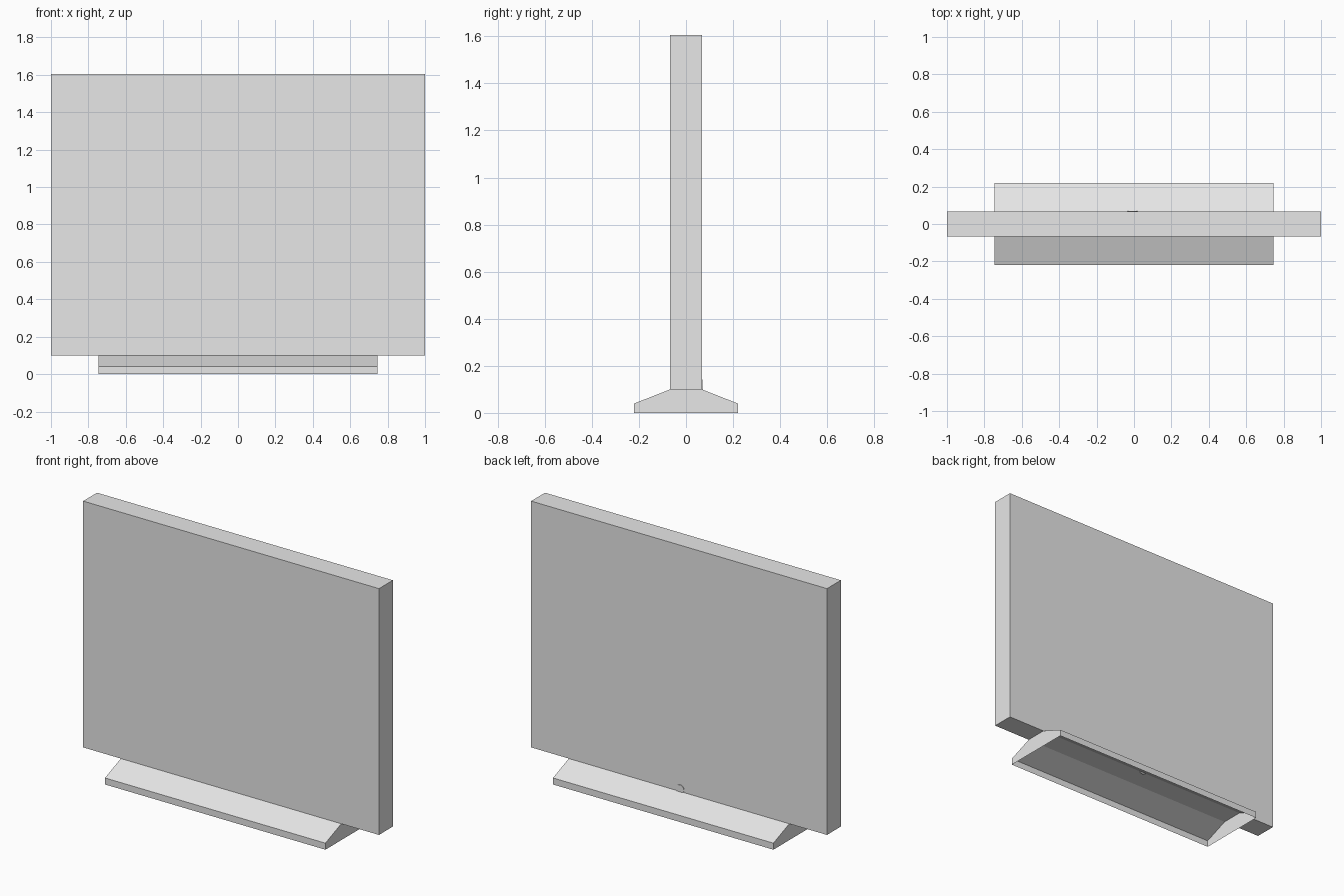
import bpy
import bmesh
from math import radians
from mathutils import Matrix

cube = bpy.data.objects.get("Cube")
if cube:
    bpy.data.objects.remove(cube, do_unlink=True)

# Single matte grey
grey = bpy.data.materials.new("light_grey")
grey.use_nodes = True
color = (0.8, 0.8, 0.8, 1)
grey.diffuse_color = color
grey.node_tree.nodes["Principled BSDF"].inputs["Base Color"].default_value = color


def add_object(name, bm):
    mesh = bpy.data.meshes.new(name)
    bm.to_mesh(mesh)
    bm.free()
    mesh.materials.append(grey)
    obj = bpy.data.objects.new(name, mesh)
    bpy.context.collection.objects.link(obj)
    return obj


HALF_DEPTH = 0.067
PANEL_BOTTOM, PANEL_TOP = 0.1, 1.605

# Screen panel: a plain upright slab
bm = bmesh.new()
height = PANEL_TOP - PANEL_BOTTOM
bmesh.ops.create_cube(bm, size=1, matrix=Matrix.Translation((0, 0, PANEL_BOTTOM + height / 2))
                      @ Matrix.Diagonal((2, 2 * HALF_DEPTH, height, 1)))
add_object("screen_panel", bm)

# Stand: sloped profile extruded sideways, hollow and open underneath
bm = bmesh.new()
half = [(0.22, 0), (0.22, 0.04), (HALF_DEPTH, PANEL_BOTTOM)]
profile = half + [(-y, z) for y, z in reversed(half)]
end = bm.faces.new([bm.verts.new((-0.745, y, z)) for y, z in profile])
ext = bmesh.ops.extrude_face_region(bm, geom=[end], use_keep_orig=True)
bmesh.ops.translate(bm, vec=(1.49, 0, 0),
                    verts=[v for v in ext["geom"] if isinstance(v, bmesh.types.BMVert)])
bmesh.ops.recalc_face_normals(bm, faces=bm.faces)
underside = [f for f in bm.faces if f.normal.z < -0.9]
bmesh.ops.delete(bm, geom=underside, context='FACES_ONLY')
add_object("stand", bm)

# Small round button on the back, just above the stand
bm = bmesh.new()
bmesh.ops.create_cone(bm, cap_ends=True, segments=16, radius1=0.027, radius2=0.027, depth=0.006,
                      matrix=Matrix.Translation((-0.008, HALF_DEPTH, 0.115))
                      @ Matrix.Rotation(radians(90), 4, 'X'))
add_object("back_button", bm)
